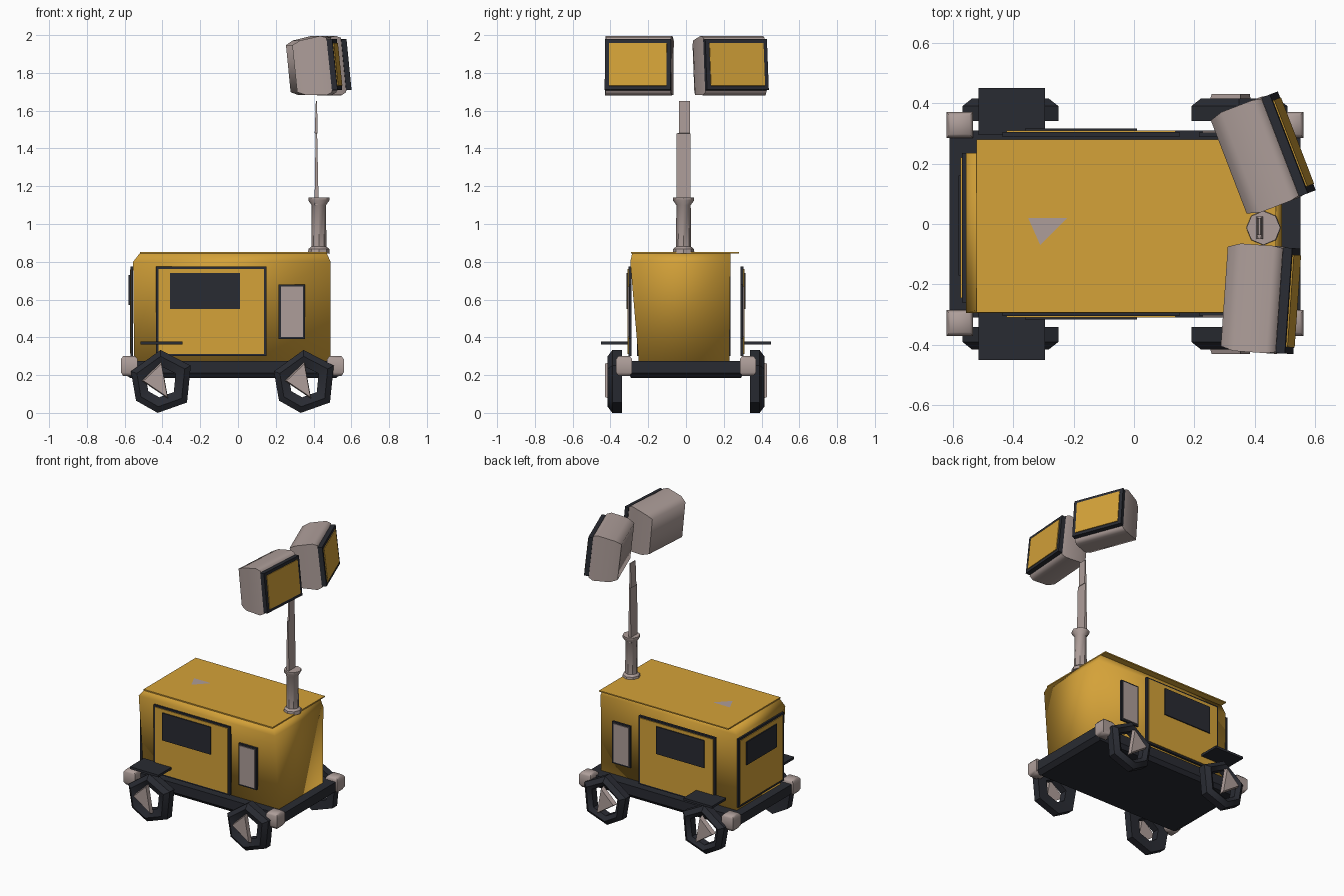
import bpy, bmesh
from math import cos, sin, pi, radians
from mathutils import Matrix

cube = bpy.data.objects.get("Cube")
if cube:
    bpy.data.objects.remove(cube, do_unlink=True)


def material(name, rgb):
    m = bpy.data.materials.new(name)
    m.use_nodes = True
    m.diffuse_color = (*rgb, 1)
    m.node_tree.nodes["Principled BSDF"].inputs["Base Color"].default_value = (*rgb, 1)
    return m


YELLOW = material("amber_yellow", (0.66, 0.36, 0.04))
DARK = material("charcoal", (0.022, 0.024, 0.032))
MAUVE = material("pale_mauve_grey", (0.42, 0.34, 0.32))


def build(name, verts, faces, mat, smooth=None, xf=None):
    bm = bmesh.new()
    vs = [bm.verts.new(v) for v in verts]
    for f in faces:
        bm.faces.new([vs[i] for i in f])
    bmesh.ops.recalc_face_normals(bm, faces=bm.faces)
    me = bpy.data.meshes.new(name)
    bm.to_mesh(me)
    bm.free()
    me.materials.append(mat)
    ob = bpy.data.objects.new(name, me)
    bpy.context.collection.objects.link(ob)
    if xf:
        ob.matrix_world = xf
    if smooth:
        bpy.ops.object.select_all(action='DESELECT')
        ob.select_set(True)
        bpy.context.view_layer.objects.active = ob
        bpy.ops.object.shade_smooth_by_angle(angle=radians(smooth))
    return ob


def loft(name, rings, mat, smooth=None, xf=None, closed=False):
    """Skin equal-sized rings; cap the ends, or join last to first."""
    n, k = len(rings[0]), len(rings)
    verts = [p for r in rings for p in r]
    faces = []
    for j in range(k if closed else k - 1):
        a, b = j * n, (j + 1) % k * n
        faces += [(a + i, a + (i + 1) % n, b + (i + 1) % n, b + i) for i in range(n)]
    if not closed:
        faces += [tuple(range(n)), tuple(range((k - 1) * n, k * n))]
    return build(name, verts, faces, mat, smooth, xf)


def rect_z(x0, x1, y0, y1, z):
    return [(x0, y0, z), (x1, y0, z), (x1, y1, z), (x0, y1, z)]


def rect_x(x, hy, hz):
    return [(x, -hy, -hz), (x, hy, -hz), (x, hy, hz), (x, -hy, hz)]


def box(name, x, y, z, mat, xf=None):
    y = sorted(y)
    return loft(name, [rect_z(*x, *y, z[0]), rect_z(*x, *y, z[1])], mat, xf=xf)


# Chassis
loft("chassis", [rect_z(-0.57, 0.52, -0.29, 0.29, 0.185),
                 rect_z(-0.61, 0.55, -0.31, 0.31, 0.21),
                 rect_z(-0.61, 0.55, -0.31, 0.31, 0.275)], DARK)

# Cabin and roof sheet
loft("cabin", [rect_z(-0.55, 0.49, -0.25, 0.23, 0.27),
               rect_z(-0.555, 0.49, -0.295, 0.235, 0.80),
               rect_z(-0.52, 0.47, -0.285, 0.235, 0.845)], YELLOW, smooth=100)
box("roof", (-0.52, 0.47), (-0.292, 0.28), (0.845, 0.853), YELLOW)
build("roof_marker", [(-0.35, 0.02, 0.856), (-0.31, -0.07, 0.856), (-0.22, 0.02, 0.856)],
      [(0, 1, 2)], MAUVE)

# Side doors, windows, vents, mudguards, wheels and bumpers
rim = [(0, 0.168), (0.16, 0.085), (0.14, -0.11), (-0.015, -0.165), (-0.13, -0.1), (-0.157, 0.055)]
hub = [(-0.1, 0.005), (0.005, 0.105), (0.04, -0.09)]


def outline(points, cx, y, scale=1):
    return [(cx + px * scale, y, 0.165 + pz * scale) for px, pz in points]


for side, s in (("left", 1), ("right", -1)):
    def plate(name, x, z, near, far, mat):
        box(f"{side}_{name}", x, (s * near, s * far), z, mat)

    plate("door_frame", (-0.435, 0.15), (0.30, 0.775), 0.288, 0.304, DARK)
    plate("door", (-0.422, 0.137), (0.312, 0.763), 0.304, 0.309, YELLOW)
    plate("window", (-0.36, 0.01), (0.55, 0.74), 0.309, 0.316, DARK)
    plate("vent_frame", (0.215, 0.355), (0.39, 0.68), 0.288, 0.302, DARK)
    plate("vent", (0.227, 0.343), (0.402, 0.668), 0.302, 0.307, MAUVE)
    plate("mudguard", (-0.515, -0.295), (0.362, 0.378), 0.295, 0.45, DARK)

    hole = 0.62 if s > 0 else 0.5
    for end, cx in (("rear", -0.41), ("front", 0.347)):
        loft(f"{side}_{end}_tyre",
             [outline(rim, cx, s * 0.395, hole), outline(rim, cx, s * 0.415, 0.8),
              outline(rim, cx, s * 0.39), outline(rim, cx, s * 0.34),
              outline(rim, cx, s * 0.345, hole)], DARK, smooth=40, closed=True)
        loft(f"{side}_{end}_hub", [outline(hub, cx, s * 0.40), outline(hub, cx, s * 0.43, 0.9)], MAUVE)

    for end, x0 in (("rear", -0.62), ("front", 0.472)):
        y0, y1 = sorted((s * 0.285, s * 0.37))
        x1, c = x0 + 0.088, 0.012
        loft(f"{side}_{end}_bumper",
             [rect_z(x0 + c, x1 - c, y0 + c, y1 - c, 0.195), rect_z(x0, x1, y0, y1, 0.215),
              rect_z(x0, x1, y0, y1, 0.285), rect_z(x0 + c, x1 - c, y0 + c, y1 - c, 0.30)],
             MAUVE, smooth=60)

# Rear door
box("rear_door_frame", (-0.568, -0.556), (-0.26, 0.235), (0.30, 0.775), DARK)
box("rear_door", (-0.573, -0.568), (-0.245, 0.22), (0.315, 0.76), YELLOW)
box("rear_window", (-0.58, -0.573), (-0.17, 0.16), (0.57, 0.73), DARK)

# Mast: flanged column and thin upper blade
column = [(0.845, 0.058), (0.868, 0.055), (0.88, 0.04), (1.10, 0.038), (1.125, 0.056), (1.14, 0.056)]
loft("mast_column",
     [[(0.428 + r * cos(a * pi / 4), -0.013 + r * sin(a * pi / 4), z) for a in range(8)]
      for z, r in column], MAUVE, smooth=40)
loft("mast_blade", [rect_z(0.405, 0.427, -0.05, 0.024, 1.10),
                    rect_z(0.411, 0.419, -0.05, 0.024, 1.48),
                    rect_z(0.406, 0.422, -0.036, 0.02, 1.481),
                    rect_z(0.412, 0.418, -0.036, 0.02, 1.65)], MAUVE)

# Pair of floodlights, each turned outward and tipped slightly up
for side, y, yaw in (("left", 0.27, 21), ("right", -0.255, -4)):
    xf = (Matrix.Translation((0.525, y, 1.845)) @ Matrix.Rotation(radians(yaw), 4, 'Z')
          @ Matrix.Rotation(radians(-6), 4, 'Y'))
    loft(f"{side}_lamp_housing",
         [rect_x(-0.215, 0.165, 0.125), rect_x(-0.17, 0.178, 0.145),
          rect_x(-0.06, 0.178, 0.158), rect_x(-0.03, 0.172, 0.145)], MAUVE, smooth=70, xf=xf)
    loft(f"{side}_lamp_bezel", [rect_x(-0.03, 0.175, 0.135), rect_x(0, 0.175, 0.135)], DARK, xf=xf)
    loft(f"{side}_lamp_glass", [rect_x(0, 0.153, 0.114), rect_x(0.005, 0.153, 0.114)], YELLOW, xf=xf)
